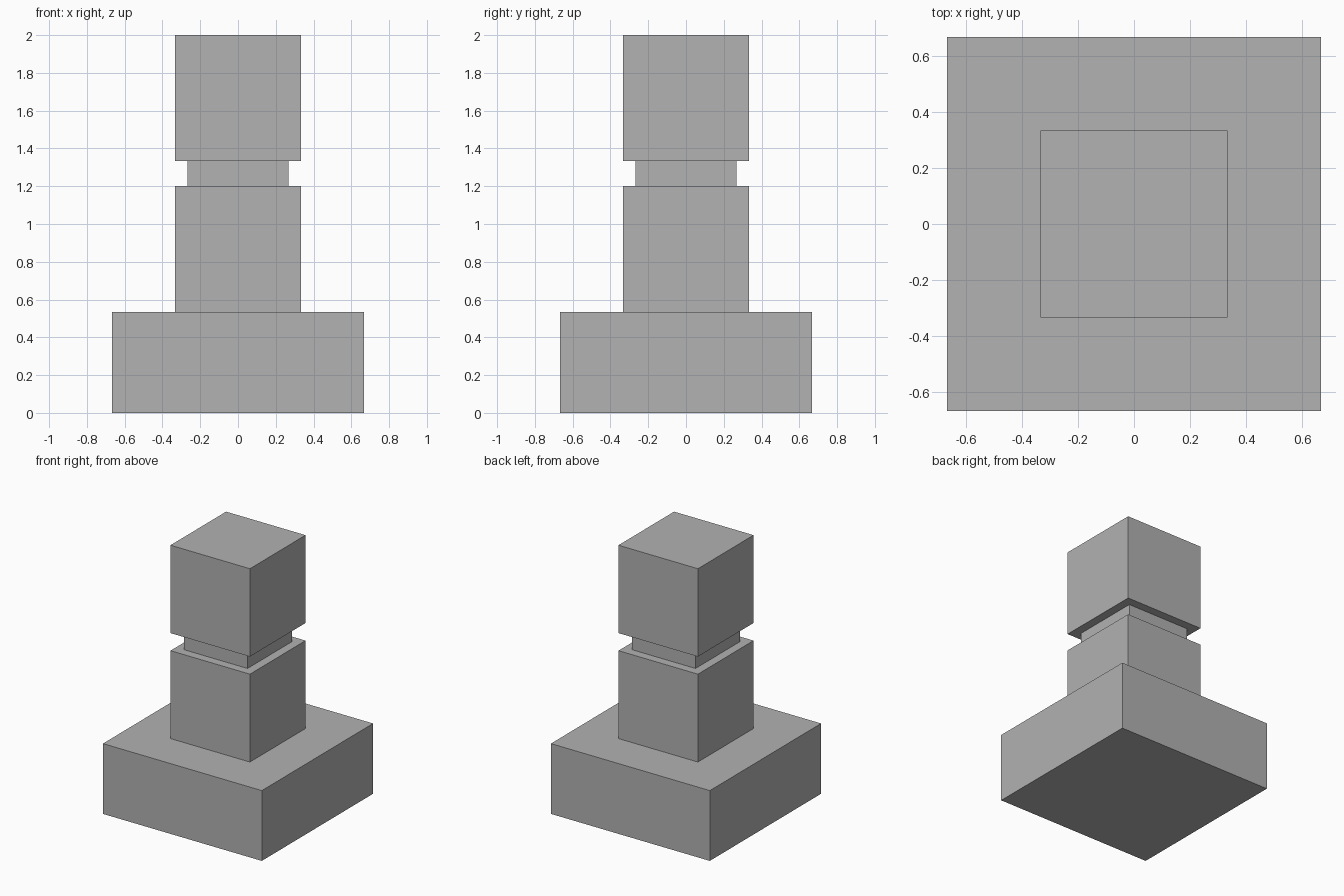
import bpy

if "Cube" in bpy.data.objects:
    bpy.data.objects.remove(bpy.data.objects["Cube"])

# Single flat colour
grey = bpy.data.materials.new("mid grey")
grey.diffuse_color = (0.445, 0.445, 0.445, 1.0)
grey.use_nodes = True
grey.node_tree.nodes["Principled BSDF"].inputs["Base Color"].default_value = grey.diffuse_color


def block(name, width, bottom, top):
    """Square block centred on the z axis, spanning bottom to top."""
    bpy.ops.mesh.primitive_cube_add(size=1, location=(0, 0, (bottom + top) / 2))
    ob = bpy.context.object
    ob.name = name
    ob.scale = (width, width, top - bottom)
    bpy.ops.object.transform_apply(location=False, rotation=False, scale=True)
    ob.data.materials.append(grey)


# Stacked blocks, from the ground up
U = 2 / 15
block("base", 10 * U, 0, 4 * U)
block("lower_block", 5 * U, 4 * U, 9 * U)
block("neck", 4 * U, 9 * U, 10 * U)
block("upper_block", 5 * U, 10 * U, 15 * U)
